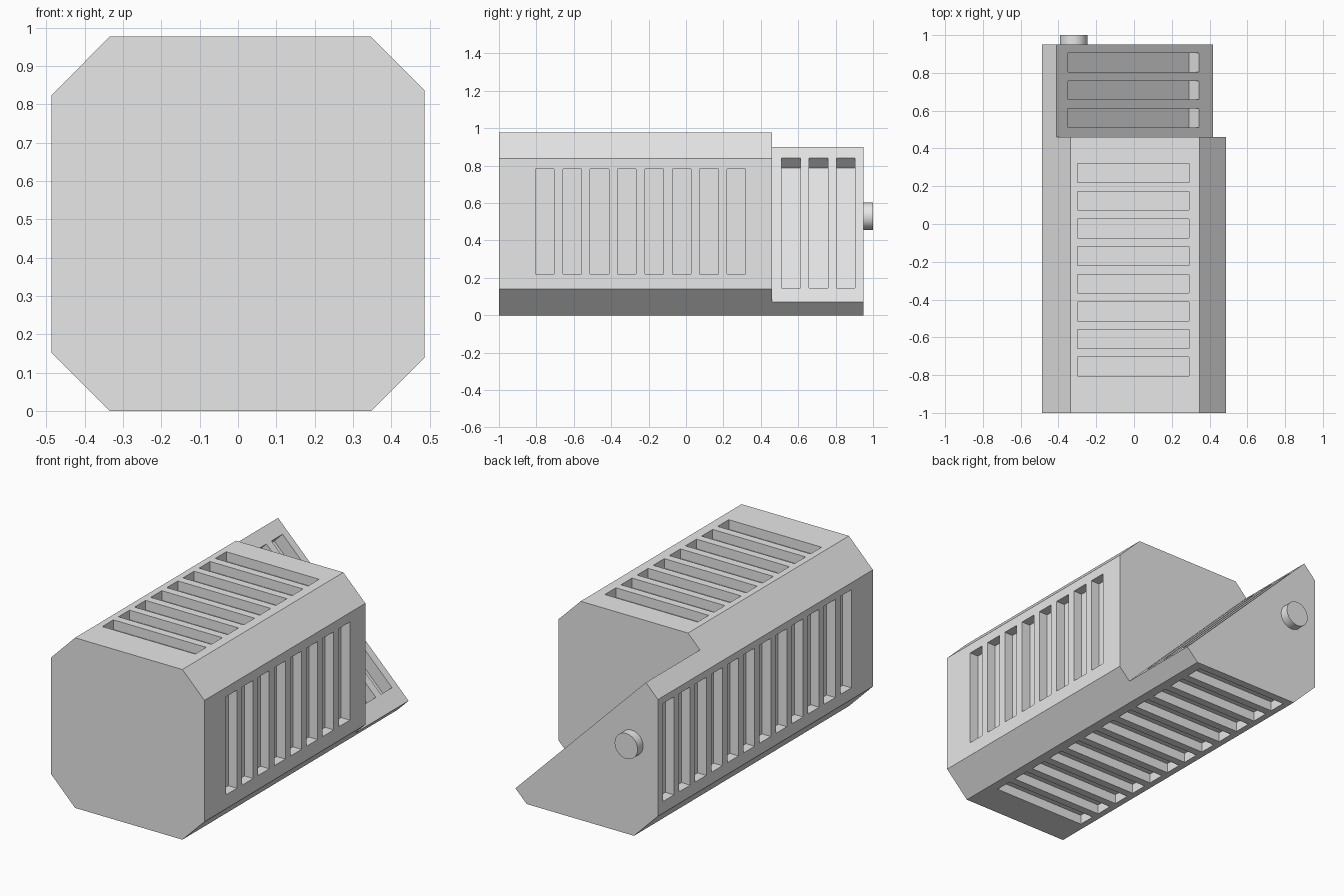
import bpy, bmesh
from mathutils import Vector

if "Cube" in bpy.data.objects:
    bpy.data.objects.remove(bpy.data.objects["Cube"], do_unlink=True)

grey = bpy.data.materials.new("plain_grey")
grey.use_nodes = True
grey.diffuse_color = (0.8, 0.8, 0.8, 1)
grey.node_tree.nodes["Principled BSDF"].inputs["Base Color"].default_value = (0.8, 0.8, 0.8, 1)


def add_prism(bm, profile, y0, y1):
    """Extrude an x-z outline along y."""
    ends = [[bm.verts.new((x, y, z)) for x, z in profile] for y in (y0, y1)]
    bm.faces.new(ends[0])
    bm.faces.new(ends[1])
    n = len(profile)
    for i in range(n):
        j = (i + 1) % n
        bm.faces.new((ends[0][i], ends[0][j], ends[1][j], ends[1][i]))


def make_object(name, bm):
    bmesh.ops.recalc_face_normals(bm, faces=bm.faces)
    mesh = bpy.data.meshes.new(name)
    bm.to_mesh(mesh)
    bm.free()
    mesh.materials.append(grey)
    obj = bpy.data.objects.new(name, mesh)
    bpy.context.collection.objects.link(obj)
    return obj


def add_slots(bm, a, b, inward, depth, starts):
    """Row of slot cutters on the surface line a-b, sunk along inward."""
    a, b, n = Vector(a), Vector(b), Vector(inward).normalized()
    outline = [a - n * 0.02, b - n * 0.02, b + n * depth, a + n * depth]
    for y in starts:
        add_prism(bm, outline, y, y + 0.1)


def cut(target, cutter):
    cutter.hide_render = True
    mod = target.modifiers.new("cut", 'BOOLEAN')
    mod.operation = 'DIFFERENCE'
    mod.solver = 'EXACT'
    mod.object = cutter
    bpy.context.view_layer.objects.active = target
    bpy.ops.object.modifier_apply(modifier=mod.name)
    bpy.data.objects.remove(cutter, do_unlink=True)


# Octagonal housing running the full length
bm = bmesh.new()
add_prism(bm, [(-0.335, 0), (0.347, 0), (0.487, 0.14), (0.487, 0.837),
               (0.347, 0.977), (-0.335, 0.977), (-0.487, 0.823), (-0.487, 0.153)], -1, 0.95)
housing = make_object("housing", bm)

# Diagonal cutaway that leaves only the lower half at the back
bm = bmesh.new()
add_prism(bm, [(-0.71, 1.2), (0.69, -0.2), (1.2, 1.2)], 0.46, 1.2)
cut(housing, make_object("cutaway_cutter", bm))

# Vent slots on every long face and on the diagonal
PITCH = 0.1463
long_row = [-0.805 + PITCH * i for i in range(12)]
short_row, back_row = long_row[:8], long_row[9:]
bm = bmesh.new()
add_slots(bm, (-0.298, 0.977), (0.292, 0.977), (0, -1), 0.055, short_row)
add_slots(bm, (0.487, 0.22), (0.487, 0.783), (-1, 0), 0.055, short_row)
add_slots(bm, (-0.487, 0.22), (-0.487, 0.783), (1, 0), 0.055, long_row)
add_slots(bm, (-0.298, 0), (0.292, 0), (0, 1), 0.055, long_row)
add_slots(bm, (-0.35, 0.84), (0.345, 0.145), (-1, -1), 0.075, back_row)
cut(housing, make_object("slot_cutter", bm))

# Round button on the back
bpy.ops.mesh.primitive_cylinder_add(vertices=32, radius=0.073, depth=0.06,
                                    location=(-0.32, 0.97, 0.53), rotation=(1.5708, 0, 0))
button = bpy.context.object
button.name = "back_button"
button.data.materials.append(grey)
bpy.ops.object.shade_smooth_by_angle()
